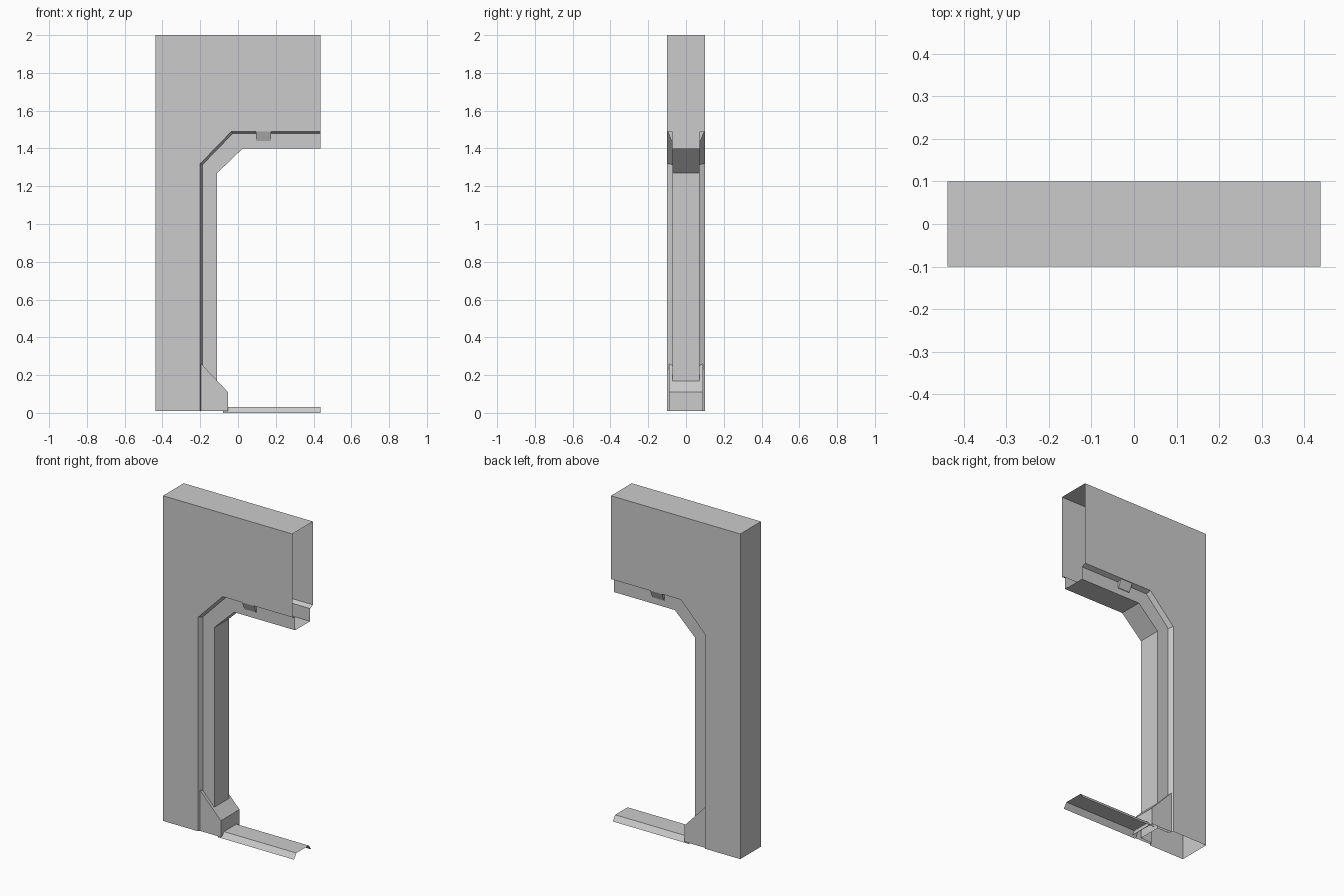
import bpy, bmesh

if "Cube" in bpy.data.objects:
    bpy.data.objects.remove(bpy.data.objects["Cube"])

W = 0.4375   # half length of the wall
Z0 = 0.01    # bottom of the wall


def build(name, verts, faces):
    me = bpy.data.meshes.new(name)
    me.from_pydata(verts, [], faces)
    bm = bmesh.new()
    bm.from_mesh(me)
    bmesh.ops.recalc_face_normals(bm, faces=bm.faces)
    bm.to_mesh(me)
    bm.free()
    ob = bpy.data.objects.new(name, me)
    bpy.context.collection.objects.link(ob)
    return ob


def loft(name, rows, closed=False):
    """Bridge rows of points that all have the same length."""
    n = len(rows[0])
    verts = [p for r in rows for p in r]
    faces = []
    for i in range(len(rows) if closed else len(rows) - 1):
        a, b = i * n, (i + 1) % len(rows) * n
        faces += [(a + j, a + j + 1, b + j + 1, b + j) for j in range(n - 1)]
    return build(name, verts, faces)


def path(x, z, x_corner, z_corner):
    """Opening outline: along the lintel, down the diagonal, down the jamb."""
    return [(W, z), (x_corner, z), (x, z_corner), (x, Z0)]


# Wall shell with stepped, bevelled opening (ends left open)
outer = [(W, 2), (-W, 2), (-W, 1.32), (-W, Z0)]
edge = path(-0.2, 1.49, -0.035, 1.32)
bevel = path(-0.187, 1.478, -0.029, 1.315)
jamb = path(-0.11, 1.40, 0.025, 1.27)
layers = [(outer, 0.1), (edge, 0.1), (bevel, 0.072), (jamb, 0.072)]
rows = [[(x, -y, z) for x, z in p] for p, y in layers]
rows += [[(x, y, z) for x, z in p] for p, y in reversed(layers)]
loft("wall_frame", rows, closed=True)

# Foot block at the base of the jamb, open underneath
prof = [(-0.2, 0.265), (-0.053, 0.11), (-0.053, Z0), (-0.2, Z0)]
v = [(x, y, z) for y in (-0.09, 0.09) for x, z in prof]
build("jamb_foot", v, [(0, 1, 2, 3), (4, 5, 6, 7), (0, 1, 5, 4), (1, 2, 6, 5)])

# Raised floor sill with sloping sides
sill = [(-0.083, 0), (-0.06, 0.032), (0.06, 0.032), (0.083, 0)]
loft("floor_sill", [[(x, y, z) for y, z in sill] for x in (-0.08, W)])

# Wedge-shaped clips under the lintel edge, front and back
for s, side in ((-1, "front"), (1, "back")):
    wedge = [(0.072, 1.49), (0.097, 1.49), (0.076, 1.44), (0.072, 1.44)]
    v = [(x, s * y, z) for x in (0.095, 0.175) for y, z in wedge]
    build("lintel_clip_" + side, v,
          [(0, 1, 2, 3), (4, 5, 6, 7), (1, 2, 6, 5), (2, 3, 7, 6)])
